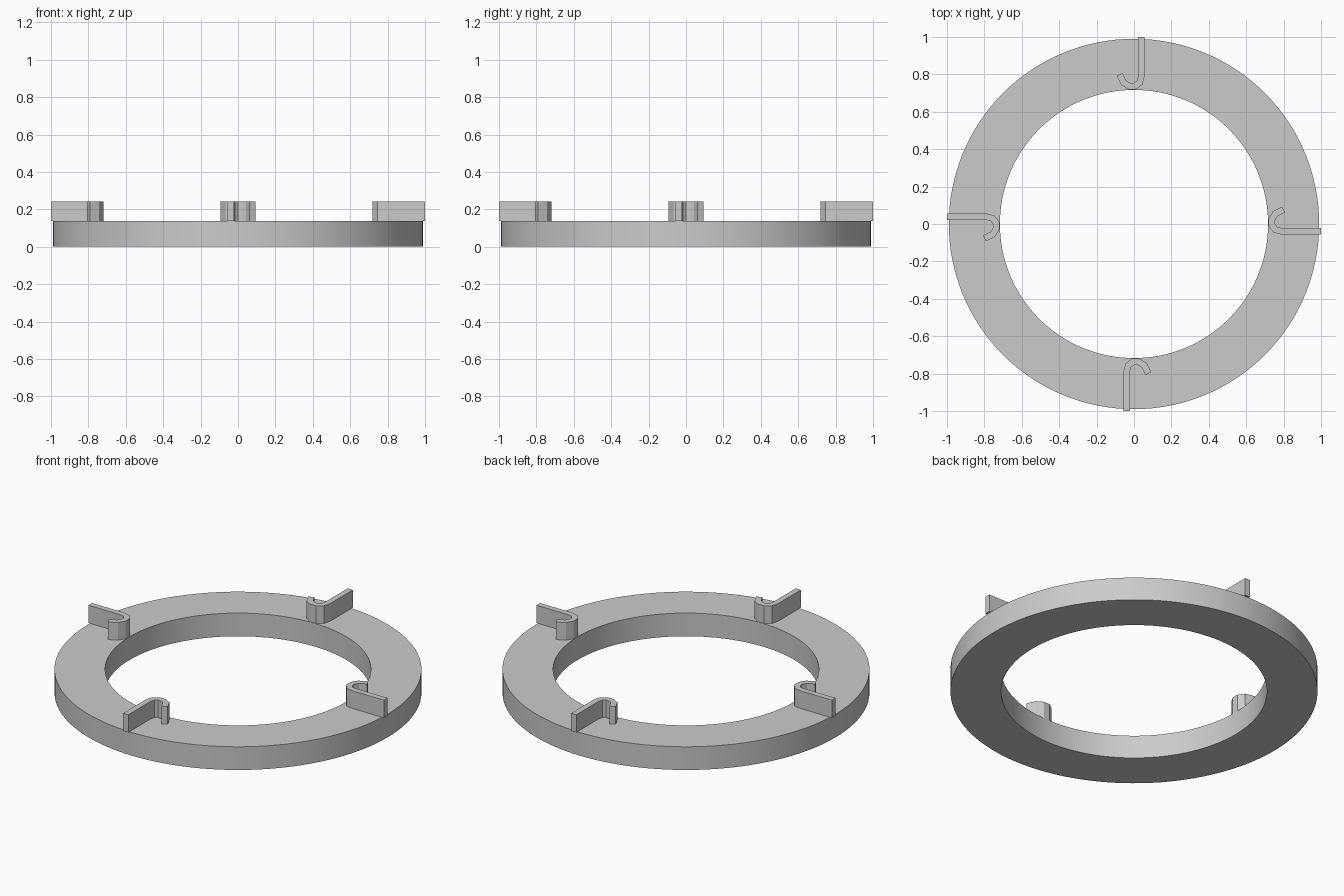
import bpy, bmesh
from math import pi, cos, sin, radians
from mathutils import Vector, Matrix

cube = bpy.data.objects.get("Cube")
if cube:
    bpy.data.objects.remove(cube, do_unlink=True)

grey = bpy.data.materials.new("light grey")
grey.use_nodes = True
colour = (0.6, 0.6, 0.6, 1)
grey.diffuse_color = colour
grey.node_tree.nodes["Principled BSDF"].inputs["Base Color"].default_value = colour

OUTER, INNER, RING_TOP, HOOK_TOP = 0.99, 0.717, 0.138, 0.243


def finish(bm, name, angle):
    bmesh.ops.recalc_face_normals(bm, faces=bm.faces)
    mesh = bpy.data.meshes.new(name)
    bm.to_mesh(mesh)
    bm.free()
    mesh.materials.append(grey)
    obj = bpy.data.objects.new(name, mesh)
    bpy.context.collection.objects.link(obj)
    bpy.ops.object.select_all(action='DESELECT')
    obj.select_set(True)
    bpy.context.view_layer.objects.active = obj
    bpy.ops.object.shade_smooth_by_angle(angle=radians(angle))
    return obj


# Flat ring: a rectangular section spun around the z axis
bm = bmesh.new()
section = [(INNER, 0), (OUTER, 0), (OUTER, RING_TOP), (INNER, RING_TOP)]
verts = [bm.verts.new((r, 0, z)) for r, z in section]
edges = [bm.edges.new((verts[i], verts[(i + 1) % 4])) for i in range(4)]
bmesh.ops.spin(bm, geom=verts + edges, axis=(0, 0, 1), cent=(0, 0, 0),
               angle=2 * pi, steps=128, use_merge=True)
bmesh.ops.remove_doubles(bm, verts=bm.verts, dist=0.0001)
finish(bm, "base_ring", 30)

# Hook centre line: straight arm from the rim, curling back near the hole
PATH = [Vector(p) for p in [(1, -0.039), (0.79, -0.039), (0.755, -0.03), (0.737, -0.005),
                            (0.737, 0.025), (0.755, 0.055), (0.80, 0.077)]]
HALF = 0.017


def offset_path(dist):
    """Shift the path sideways with mitred corners."""
    dirs = [(b - a).normalized() for a, b in zip(PATH, PATH[1:])]
    result = []
    for i, p in enumerate(PATH):
        d0, d1 = dirs[max(i - 1, 0)], dirs[min(i, len(dirs) - 1)]
        n0, n1 = Vector((-d0.y, d0.x)), Vector((-d1.y, d1.x))
        mid = (n0 + n1).normalized()
        result.append(p + mid * dist / mid.dot(n1))
    return result


def hook(name, angle):
    bm = bmesh.new()
    outline = offset_path(HALF) + offset_path(-HALF)[::-1]
    face = bm.faces.new([bm.verts.new((p.x, p.y, RING_TOP)) for p in outline])
    top = bmesh.ops.extrude_face_region(bm, geom=[face], use_keep_orig=True)["geom"]
    bmesh.ops.translate(bm, verts=[v for v in top if isinstance(v, bmesh.types.BMVert)],
                        vec=(0, 0, HOOK_TOP - RING_TOP))
    bmesh.ops.rotate(bm, verts=bm.verts, cent=(0, 0, 0), matrix=Matrix.Rotation(angle, 3, 'Z'))
    finish(bm, name, 10)


for i, side in enumerate(["left", "back", "right", "front"]):
    hook(side + "_hook", i * pi / 2)
